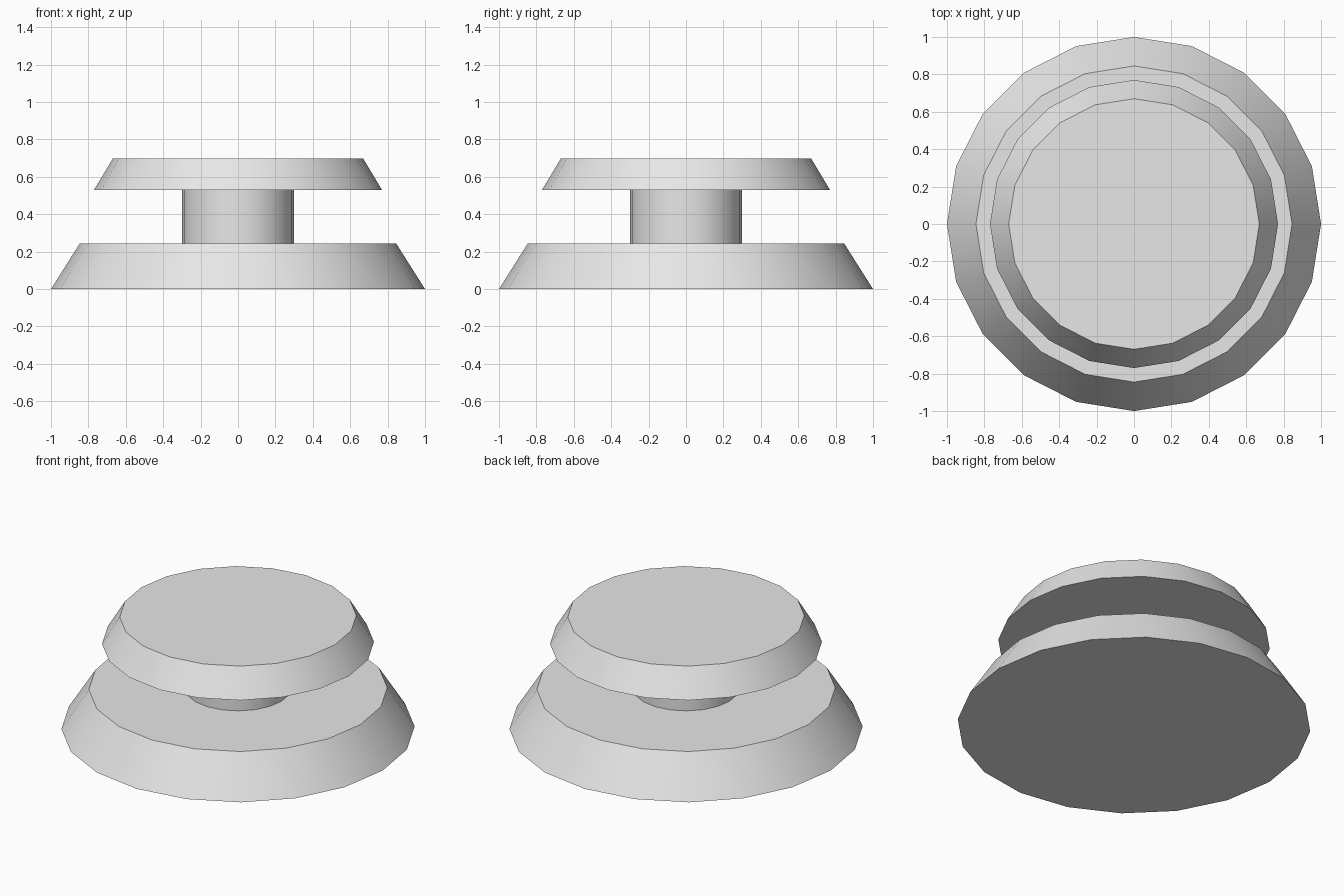
import bpy
import math

cube = bpy.data.objects.get("Cube")
if cube:
    bpy.data.objects.remove(cube, do_unlink=True)

SIDES = 20

grey = bpy.data.materials.new("light_grey")
grey.use_nodes = True
colour = (0.8, 0.8, 0.8, 1)
grey.diffuse_color = colour
grey.node_tree.nodes["Principled BSDF"].inputs["Base Color"].default_value = colour


def disc(name, bottom_radius, top_radius, bottom, top):
    """Tapered round part with smooth sides and crisp rims."""
    bpy.ops.mesh.primitive_cone_add(
        vertices=SIDES, radius1=bottom_radius, radius2=top_radius,
        depth=top - bottom, location=(0, 0, (bottom + top) / 2))
    part = bpy.context.object
    part.name = name
    part.data.materials.append(grey)
    bpy.ops.object.shade_smooth_by_angle(angle=math.radians(30))
    return part


# Wide foot, narrow stem and tapered cap
disc("base", 1.0, 0.845, 0.0, 0.245)
disc("stem", 0.3, 0.3, 0.245, 0.53)
disc("cap", 0.77, 0.67, 0.53, 0.697)
